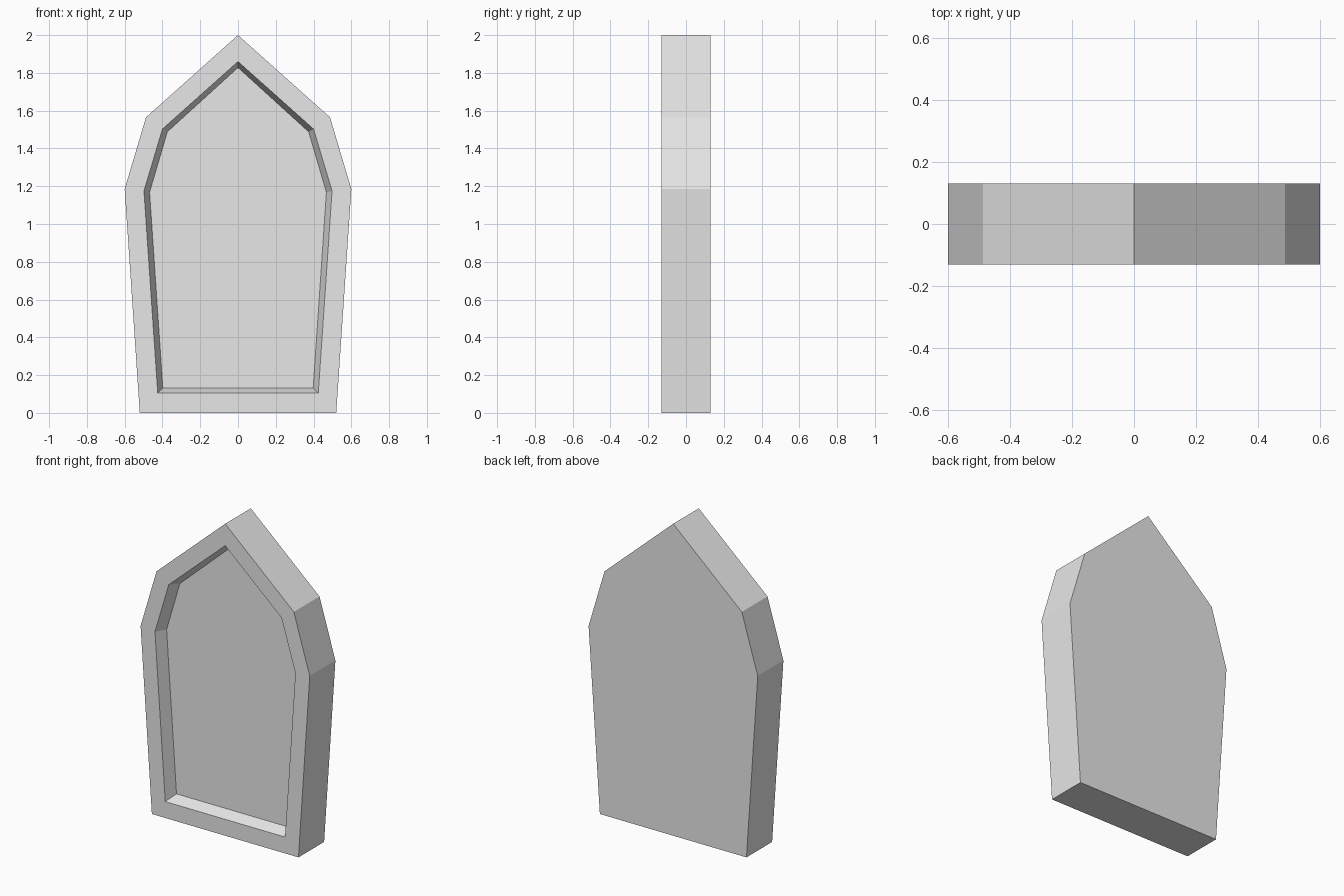
import bpy
import bmesh

cube = bpy.data.objects.get("Cube")
if cube:
    bpy.data.objects.remove(cube, do_unlink=True)

HALF_DEPTH = 0.13
RECESS_DEPTH = 0.075

# Single stone colour
stone = bpy.data.materials.new("grey stone")
stone.use_nodes = True
grey = (0.8, 0.8, 0.8, 1)
stone.diffuse_color = grey
stone.node_tree.nodes["Principled BSDF"].inputs["Base Color"].default_value = grey

# Right half of each outline as (x, z), from the base up to the apex
OUTER = [(0.52, 0), (0.6, 1.185), (0.487, 1.565), (0, 2)]
RIM = [(0.425, 0.105), (0.498, 1.175), (0.4, 1.503), (0, 1.86)]
FLOOR = [(0.398, 0.133), (0.468, 1.168), (0.374, 1.488), (0, 1.828)]


def add_loop(bm, half, y):
    """Mirror a half outline into a closed ring of vertices at depth y."""
    full = half + [(-x, z) for x, z in reversed(half[:-1])]
    return [bm.verts.new((x, y, z)) for x, z in full]


def bridge(bm, a, b):
    """Join two matching rings with quads."""
    n = len(a)
    for i in range(n):
        j = (i + 1) % n
        bm.faces.new((a[i], a[j], b[j], b[i]))


# Pointed slab with a bevelled recess in the front
bm = bmesh.new()
rings = [
    add_loop(bm, OUTER, HALF_DEPTH),
    add_loop(bm, OUTER, -HALF_DEPTH),
    add_loop(bm, RIM, -HALF_DEPTH),
    add_loop(bm, FLOOR, -HALF_DEPTH + RECESS_DEPTH),
]
for a, b in zip(rings, rings[1:]):
    bridge(bm, a, b)
bm.faces.new(rings[0])
bm.faces.new(rings[-1])
bmesh.ops.recalc_face_normals(bm, faces=bm.faces)

mesh = bpy.data.meshes.new("pointed_panel")
bm.to_mesh(mesh)
bm.free()
mesh.materials.append(stone)
panel = bpy.data.objects.new("pointed_panel", mesh)
bpy.context.collection.objects.link(panel)
